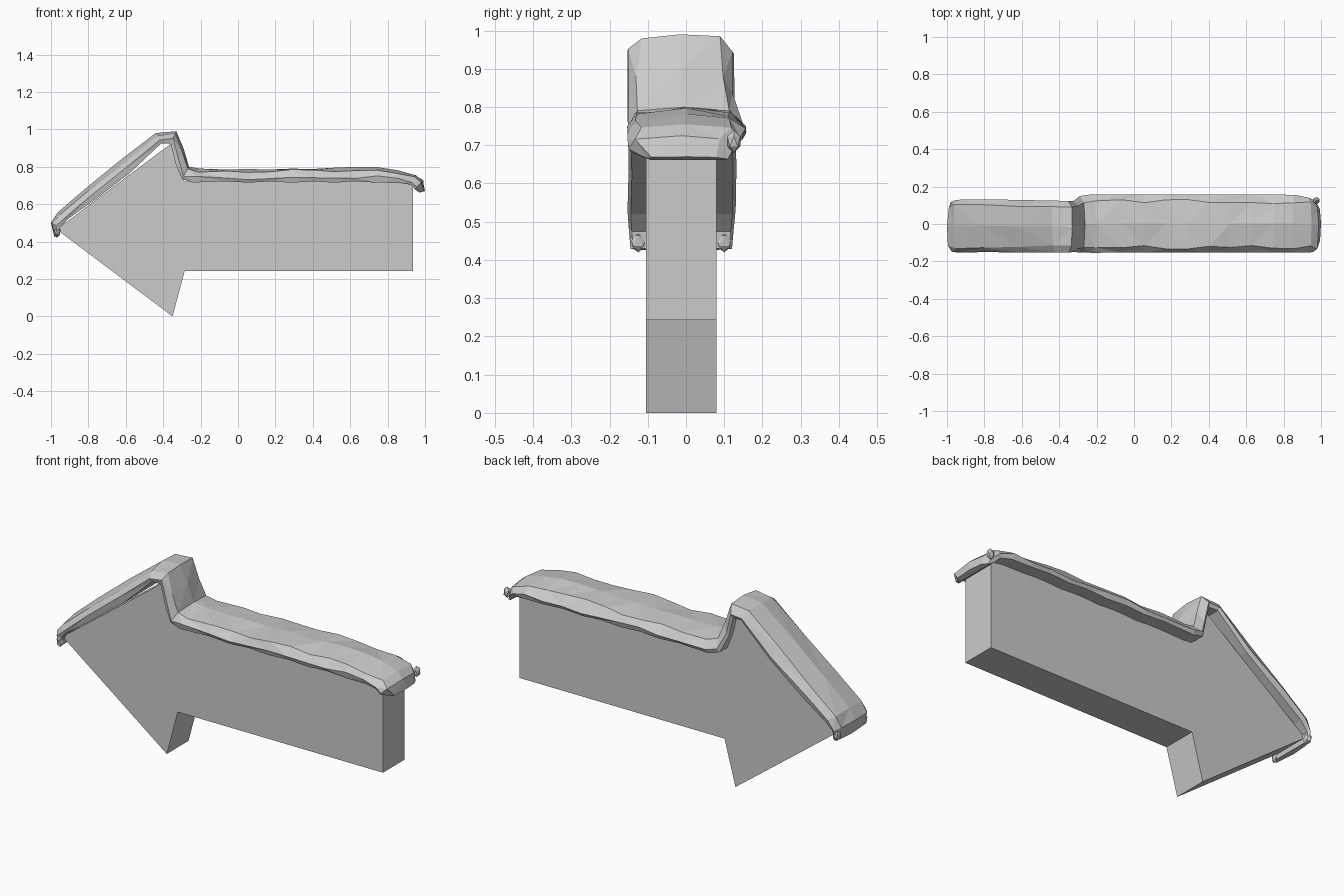
import bpy, bmesh, random

random.seed(4)


def finish(bm, name):
    bmesh.ops.recalc_face_normals(bm, faces=bm.faces[:])
    mesh = bpy.data.meshes.new(name)
    bm.to_mesh(mesh)
    bm.free()
    obj = bpy.data.objects.new(name, mesh)
    bpy.context.collection.objects.link(obj)
    return obj


# Arrow board: extruded flat outline
outline = [(-0.97, 0.465), (-0.35, 0.0), (-0.285, 0.243), (0.935, 0.243),
           (0.935, 0.72), (-0.285, 0.72), (-0.35, 0.93)]
bm = bmesh.new()
face = bm.faces.new([bm.verts.new((x, -0.105, z)) for x, z in outline])
ext = bmesh.ops.extrude_face_region(bm, geom=[face])
bmesh.ops.translate(bm, vec=(0, 0.185, 0),
                    verts=[g for g in ext["geom"] if isinstance(g, bmesh.types.BMVert)])
finish(bm, "arrow_board")

# Snow cap stations: outer x, z, inner x, z, front y, back y
stations = [
    (-0.982, 0.425, -0.958, 0.43, -0.145, 0.12),
    (-1.0, 0.50, -0.953, 0.475, -0.15, 0.125),
    (-0.965, 0.555, -0.91, 0.52, -0.153, 0.13),
    (-0.82, 0.68, -0.77, 0.62, -0.15, 0.132),
    (-0.63, 0.835, -0.58, 0.765, -0.153, 0.128),
    (-0.44, 0.98, -0.41, 0.925, -0.153, 0.125),
    (-0.33, 0.99, -0.36, 0.925, -0.152, 0.122),
    (-0.29, 0.895, -0.335, 0.82, -0.15, 0.122),
    (-0.262, 0.80, -0.30, 0.735, -0.152, 0.15),
    (-0.20, 0.79, -0.24, 0.716, -0.154, 0.158),
]
tops = [0.785, 0.788, 0.785, 0.79, 0.788, 0.795, 0.80, 0.798]
for i, t in enumerate(tops):
    x = -0.06 + i * 0.115
    stations.append((x, t, x, 0.715 if i % 2 else 0.722, -0.153, 0.157))
stations += [
    (0.85, 0.782, 0.86, 0.714, -0.152, 0.156),
    (0.95, 0.755, 0.92, 0.705, -0.153, 0.142),
    (0.988, 0.725, 0.945, 0.68, -0.15, 0.128),
    (1.0, 0.67, 0.97, 0.662, -0.10, 0.11),
]

# Cross-section: (side position 0 front..1 back, height 0 inner..1 outer)
section = [(0.03, 0.0), (0.0, 0.32), (0.1, 0.82), (0.5, 1.0),
           (0.88, 0.84), (1.0, 0.32), (0.97, 0.0)]
bm = bmesh.new()
rings = []
for ox, oz, ix, iz, front, back in stations:
    ring = []
    for s, h in section:
        mid = s in (0.0, 0.1, 0.88, 1.0)
        h += random.uniform(-0.12, 0.12) if mid else 0
        y = front + (back - front) * s
        if s in (0.1, 0.88):
            y += random.uniform(-0.012, 0.012)
        ring.append(bm.verts.new((ix + (ox - ix) * h, y, iz + (oz - iz) * h)))
    rings.append(ring)
for a, b in zip(rings, rings[1:]):
    for i in range(len(section)):
        j = (i + 1) % len(section)
        bm.faces.new((a[i], a[j], b[j], b[i]))
bm.faces.new(rings[0])
bm.faces.new(rings[-1])
bmesh.ops.triangulate(bm, faces=bm.faces[:])
finish(bm, "snow_cap")


# Drooping lumps at the snow ends
def lump(name, center, size):
    bm = bmesh.new()
    bmesh.ops.create_icosphere(bm, subdivisions=1, radius=1)
    for v in bm.verts:
        v.co = [c + k * s for c, k, s in zip(center, v.co, size)]
    finish(bm, name)


lump("snow_droop_front_tip", (-0.967, -0.125, 0.45), (0.02, 0.025, 0.03))
lump("snow_droop_back_tip", (-0.967, 0.1, 0.45), (0.02, 0.025, 0.03))
lump("snow_droop_tail", (0.975, 0.125, 0.71), (0.02, 0.02, 0.03))
